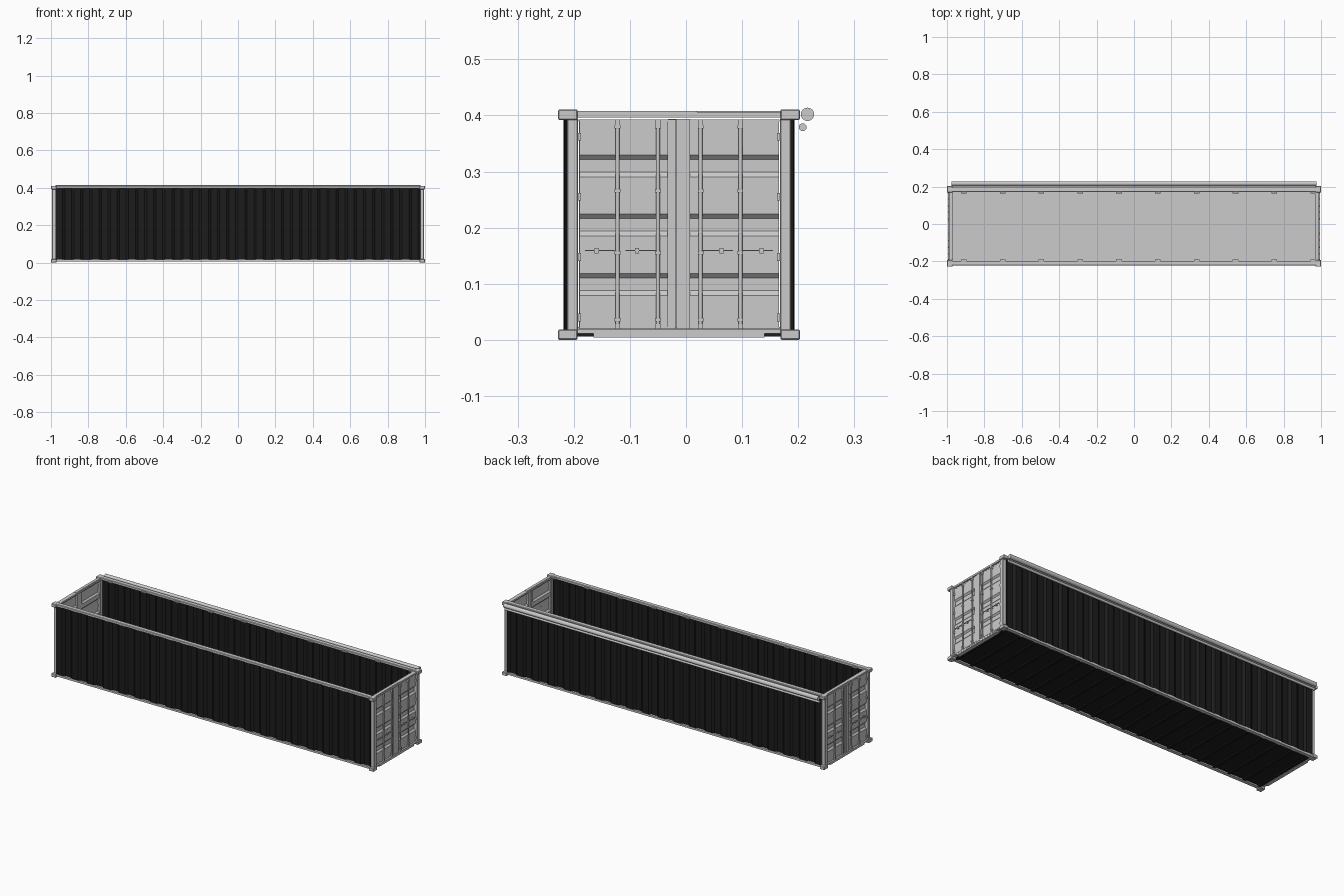
import bpy, bmesh, math
from mathutils import Matrix, Vector

if "Cube" in bpy.data.objects:
    bpy.data.objects.remove(bpy.data.objects["Cube"])

YC = -0.0125          # centre line of the container body
HALF = 0.2155         # half width to the outside of the corner castings

black = bpy.data.materials.new("black_paint")
black.diffuse_color = (0.012, 0.012, 0.012, 1)
black.use_nodes = True
black.node_tree.nodes["Principled BSDF"].inputs["Base Color"].default_value = black.diffuse_color
parts = {}


def part(name):
    if name not in parts:
        parts[name] = bmesh.new()
    return parts[name]


def box(name, x0, x1, y0, y1, z0, z1):
    m = Matrix.Translation(((x0 + x1) / 2, (y0 + y1) / 2, (z0 + z1) / 2))
    m = m @ Matrix.Diagonal((abs(x1 - x0), abs(y1 - y0), abs(z1 - z0), 1))
    bmesh.ops.create_cube(part(name), size=1, matrix=m)


def rod(name, a, b, r, n=12):
    a, b = Vector(a), Vector(b)
    d = b - a
    m = Matrix.Translation((a + b) / 2) @ d.to_track_quat('Z', 'Y').to_matrix().to_4x4()
    bmesh.ops.create_cone(part(name), cap_ends=True, segments=n, radius1=r,
                          radius2=r, depth=d.length, matrix=m)


def sheet(name, pts, offset):
    """Fold line swept along an offset into a folded sheet."""
    bm = part(name)
    rows = [(bm.verts.new(p), bm.verts.new(Vector(p) + Vector(offset))) for p in pts]
    for (a, b), (c, d) in zip(rows, rows[1:]):
        bm.faces.new((a, c, d, b))


# corrugated side walls, with rails and tie brackets
PITCH, N = 0.0975, 20
for side, label in ((-1, "front"), (1, "back")):
    pts = []
    for i in range(N):
        x = -0.975 + i * PITCH
        for dx, d in ((0, 0.2045), (0.036, 0.2045), (0.049, 0.1945), (0.085, 0.1945)):
            pts.append((x + dx, YC + side * d, 0.016))
    pts.append((0.975, YC + side * 0.2045, 0.016))
    sheet(label + "_side_wall", pts, (0, 0, 0.382))

    def yy(d):
        return YC + side * d
    box("top_rails", -0.975, 0.975, yy(0.184), yy(0.2085), 0.397, 0.411)
    box("bottom_rails", -0.975, 0.975, yy(0.188), yy(0.207), 0.006, 0.017)
    for i in range(10):
        x = -0.91 + i * 0.2075
        box("tie_brackets", x - 0.015, x + 0.015, yy(0.176), yy(0.186), 0.399, 0.404)

# floor and underside cross members
box("floor", -0.978, 0.978, YC - 0.19, YC + 0.19, 0.017, 0.022)
box("underside", -0.978, 0.978, YC - 0.189, YC + 0.189, 0.013, 0.0168)
for i in range(N + 1):
    x = -0.965 + i * 0.0965
    box("cross_members", x - 0.008, x + 0.008, YC - 0.188, YC + 0.188, 0.006, 0.013)

# rolled tarp and its crank tube along the back edge
rod("tarp_roll", (-0.975, 0.2165, 0.402), (0.975, 0.2165, 0.402), 0.0118, 24)
rod("crank_tube", (-0.975, 0.208, 0.379), (0.975, 0.208, 0.379), 0.007, 16)


def build_end(s):
    """One door end; s = 1 is the right end, s = -1 the same turned half round."""
    def ty(y):
        return YC + s * (y - YC)

    def b(name, x0, x1, y0, y1, z0, z1):
        box(name, s * x0, s * x1, ty(y0), ty(y1), z0, z1)

    # corner posts and castings
    for side in (-1, 1):
        def yy(d):
            return YC + side * d
        b("corner_posts", 0.972, 0.995, yy(0.180), yy(0.2), 0.016, 0.396)
        for z0, z1 in ((0, 0.0185), (0.392, 0.4105)):
            b("corner_castings", 0.971, 1.0, yy(0.1805), yy(HALF), z0, z1)

    # sill and header
    b("end_sills", 0.972, 0.994, -0.193, 0.168, 0.0115, 0.0185)
    b("end_sills", 0.974, 0.993, -0.165, 0.14, 0.004, 0.0115)
    b("door_headers", 0.968, 0.990, -0.193, 0.168, 0.3965, 0.406)
    b("door_headers", 0.972, 0.988, -0.193, 0.02, 0.406, 0.408)

    # door leaves: folded panel with three recesses, framed edges
    prof = [(0.984, 0.019)]
    for zc in (0.099, 0.2045, 0.310):
        prof += [(0.984, zc - 0.020), (0.976, zc - 0.011),
                 (0.976, zc + 0.012), (0.984, zc + 0.020)]
    prof.append((0.984, 0.392))
    for y0, y1 in ((-0.190, -0.032), (0.006, 0.166)):
        sheet("door_panels", [(s * x, ty(y0), z) for x, z in prof],
              (0, s * (y1 - y0), 0))
    b("door_frames", 0.972, 0.988, -0.033, -0.0175, 0.019, 0.393)
    b("door_frames", 0.972, 0.990, -0.0168, 0.007, 0.019, 0.394)
    for y0, y1 in ((-0.191, -0.033), (0.007, 0.167)):
        for z in (0.019, 0.389):
            b("door_frames", 0.975, 0.9855, y0, y1, z, z + 0.004)

    # hinges on the outer edges
    for y in (-0.190, 0.165):
        for z in (0.04, 0.148, 0.255, 0.362):
            b("hinges", 0.984, 0.993, y - 0.0025, y + 0.0025, z - 0.007, z + 0.007)

    # locking bars with guides, cams and handles
    for y, h in ((-0.122, -1), (-0.050, -1), (0.026, 1), (0.097, 1)):
        rod("locking_bars", (s * 0.990, ty(y), 0.024), (s * 0.990, ty(y), 0.392), 0.0035)
        for z in (0.036, 0.155, 0.266, 0.380):
            b("bar_guides", 0.983, 0.9945, y - 0.005, y + 0.005, z - 0.003, z + 0.003)
        for z in (0.024, 0.388):
            b("bar_cams", 0.984, 0.994, y - 0.0045, y + 0.0045, z - 0.005, z + 0.005)
        inner = y in (-0.050, 0.026)
        d = h if inner else -h
        if y in (-0.122, 0.097):
            d = h
        b("door_handles", 0.9905, 0.9935, y + d * 0.004, y + d * 0.058, 0.158, 0.1605)
        b("handle_catches", 0.984, 0.993, y + d * 0.034, y + d * 0.041, 0.154, 0.164)


build_end(1)
build_end(-1)

# turn the collected parts into objects
dark = {"front_side_wall", "back_side_wall", "underside", "cross_members"}
for name, bm in parts.items():
    bmesh.ops.recalc_face_normals(bm, faces=bm.faces)
    me = bpy.data.meshes.new(name)
    bm.to_mesh(me)
    bm.free()
    ob = bpy.data.objects.new(name, me)
    bpy.context.collection.objects.link(ob)
    if name in dark:
        me.materials.append(black)
    if name in ("front_side_wall", "back_side_wall", "door_panels"):
        mod = ob.modifiers.new("thickness", 'SOLIDIFY')
        mod.thickness = 0.002
        mod.offset = 0
    if name in ("corner_castings", "top_rails", "corner_posts"):
        mod = ob.modifiers.new("edge", 'BEVEL')
        mod.width = 0.002
        mod.segments = 1
    if name in ("tarp_roll", "crank_tube", "locking_bars"):
        bpy.context.view_layer.objects.active = ob
        ob.select_set(True)
        bpy.ops.object.shade_smooth_by_angle(angle=math.radians(40))
        ob.select_set(False)
